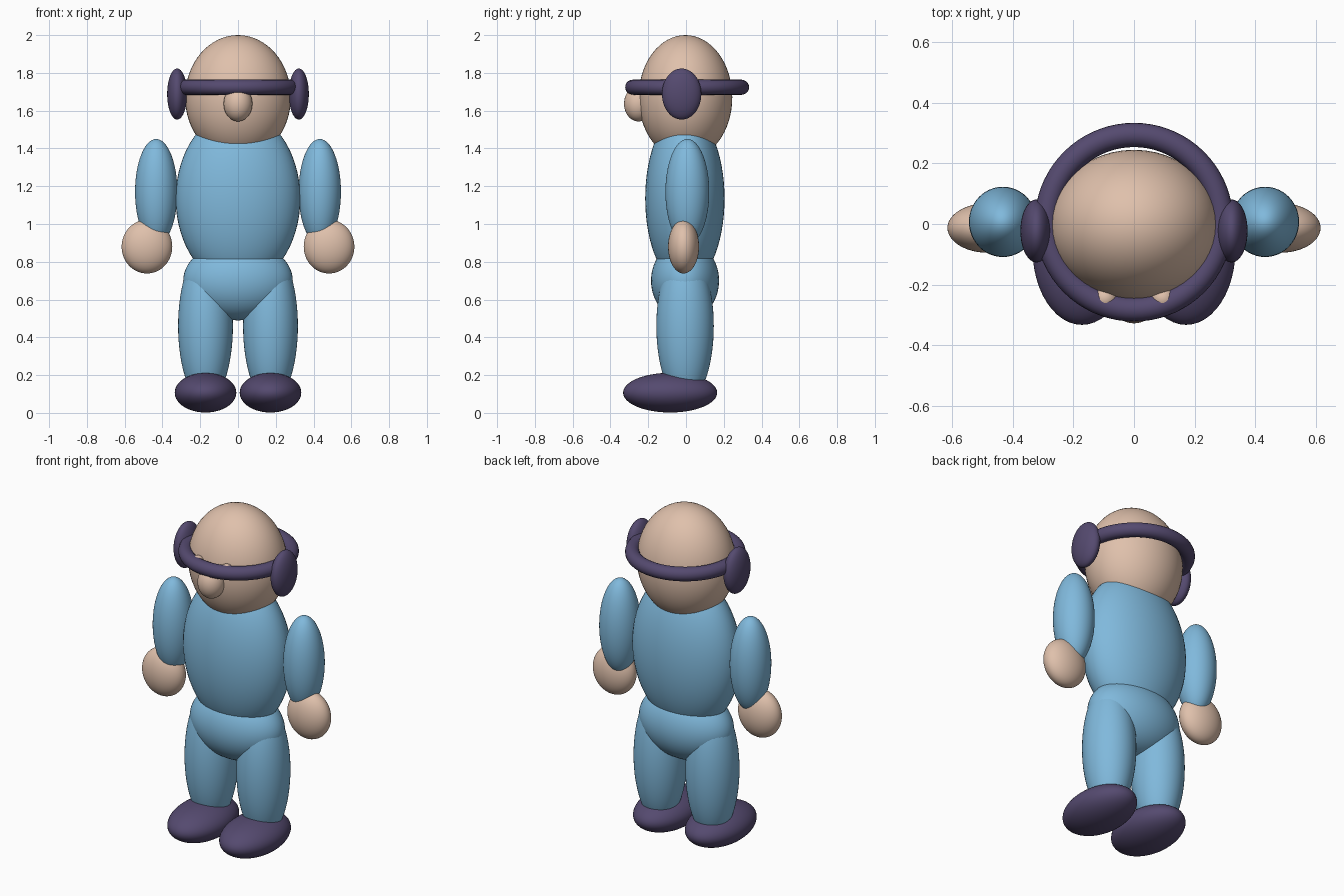
import bpy

if "Cube" in bpy.data.objects:
    bpy.data.objects.remove(bpy.data.objects["Cube"])


def material(name, rgb):
    m = bpy.data.materials.new(name)
    m.diffuse_color = (*rgb, 1.0)
    m.use_nodes = True
    m.node_tree.nodes["Principled BSDF"].inputs["Base Color"].default_value = m.diffuse_color
    return m


SKIN = material("warm skin", (0.74, 0.53, 0.41))
BLUE = material("sky blue cloth", (0.216, 0.485, 0.716))
PURPLE = material("dark purple", (0.09, 0.068, 0.16))


def finish(name, mat):
    ob = bpy.context.object
    ob.name = name
    ob.data.materials.append(mat)
    bpy.ops.object.shade_smooth()
    return ob


def ellipsoid(name, mat, centre, radii):
    bpy.ops.mesh.primitive_uv_sphere_add(segments=48, ring_count=32, radius=1, location=centre)
    ob = finish(name, mat)
    ob.scale = radii
    return ob


def pair(name, mat, centre, radii):
    x, y, z = centre
    for side, s in (("left", 1), ("right", -1)):
        ellipsoid(side + "_" + name, mat, (s * x, y, z), radii)


# Head and face
ellipsoid("head", SKIN, (0, -0.003, 1.67), (0.28, 0.248, 0.33))
ellipsoid("nose", SKIN, (0, -0.252, 1.637), (0.076, 0.076, 0.094))
pair("eye", SKIN, (0.096, -0.246, 1.724), (0.041, 0.041, 0.042))

# Headband ring and ear pads
bpy.ops.mesh.primitive_torus_add(location=(0, 0.006, 1.724), major_radius=0.288,
                                 minor_radius=0.04, major_segments=72, minor_segments=20)
finish("headband", PURPLE)
pair("ear_pad", PURPLE, (0.322, -0.023, 1.688), (0.053, 0.104, 0.135))

# Body
ellipsoid("torso", BLUE, (0, -0.006, 1.135), (0.33, 0.21, 0.46))
ellipsoid("hips", BLUE, (0, -0.005, 0.70), (0.29, 0.18, 0.21))

# Limbs
pair("arm", BLUE, (0.433, 0.007, 1.17), (0.112, 0.116, 0.28))
pair("hand", SKIN, (0.482, -0.013, 0.88), (0.134, 0.082, 0.142))
pair("leg", BLUE, (0.172, -0.005, 0.46), (0.145, 0.152, 0.405))
pair("shoe", PURPLE, (0.172, -0.084, 0.107), (0.163, 0.249, 0.105))
